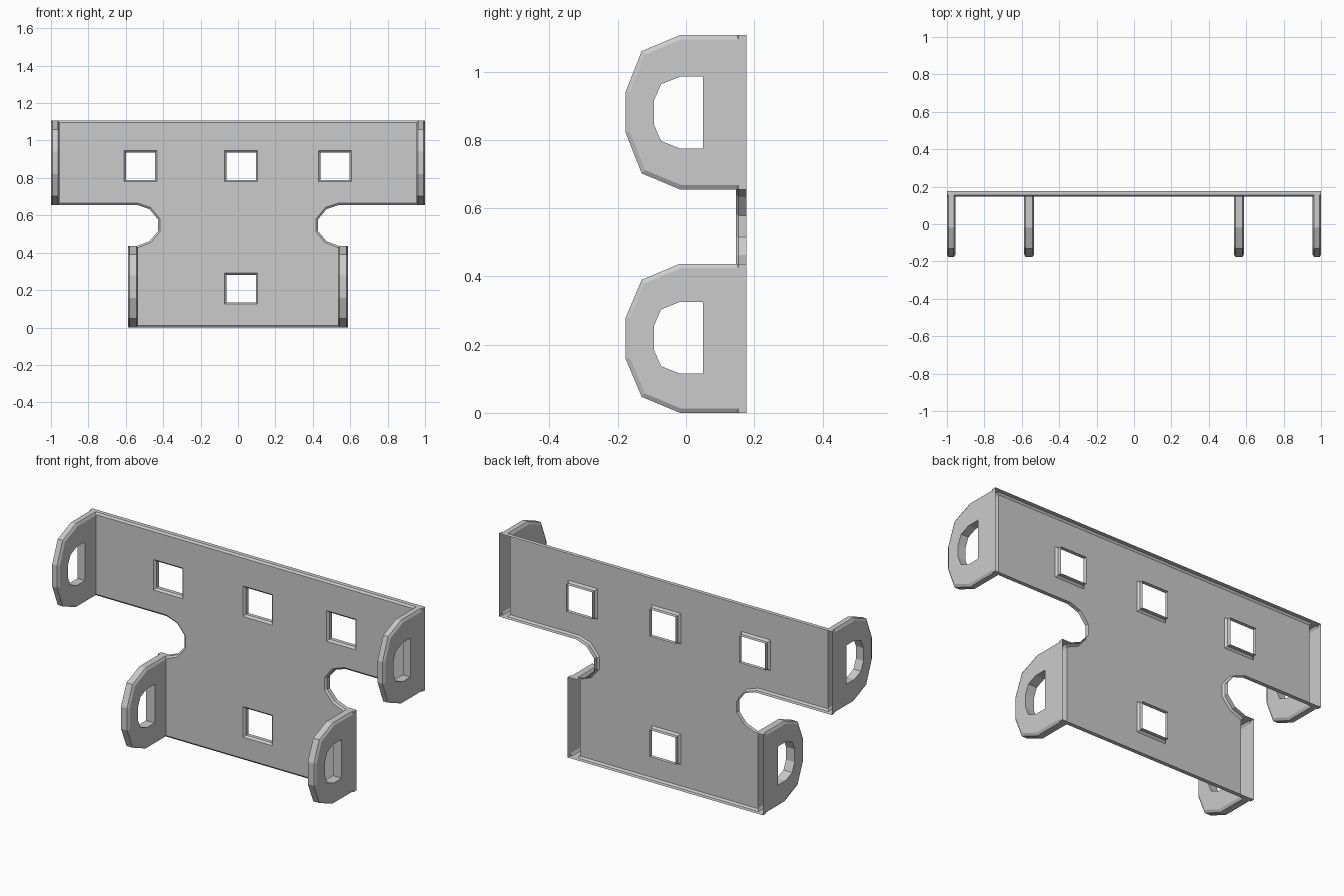
import bpy, bmesh
from mathutils import Vector

if "Cube" in bpy.data.objects:
    bpy.data.objects.remove(bpy.data.objects["Cube"])

BACK, FRONT = 0.177, 0.146


def inset(points, d):
    """Mitred inward offset of a counter-clockwise outline."""
    out, n = [], len(points)
    for i in range(n):
        p, q, r = (Vector(points[(i + k) % n]) for k in (-1, 0, 1))
        e, f = (q - p).normalized(), (r - q).normalized()
        a, b = Vector((-e.y, e.x)), Vector((-f.y, f.x))
        out.append(q + (a + b) * (d / (1 + a.dot(b))))
    return out


def prism(name, points, rings, place):
    """Skin an outline through (depth, inset) rings and cap both ends."""
    bm = bmesh.new()
    loops = [[bm.verts.new(place(u, v, depth)) for u, v in inset(points, d)]
             for depth, d in rings]
    n = len(points)
    for a, b in zip(loops, loops[1:]):
        for i in range(n):
            bm.faces.new((a[i], a[(i + 1) % n], b[(i + 1) % n], b[i]))
    bm.faces.new(loops[0])
    bm.faces.new(loops[-1])
    bmesh.ops.recalc_face_normals(bm, faces=bm.faces)
    mesh = bpy.data.meshes.new(name)
    bm.to_mesh(mesh)
    bm.free()
    ob = bpy.data.objects.new(name, mesh)
    bpy.context.collection.objects.link(ob)
    return ob


def combine(target, other, operation):
    mod = target.modifiers.new(operation, 'BOOLEAN')
    mod.operation, mod.solver, mod.object = operation, 'EXACT', other
    bpy.context.view_layer.objects.active = target
    bpy.ops.object.modifier_apply(modifier=mod.name)
    bpy.data.objects.remove(other)


def along_y(u, v, d):
    return (u, d, v)


def along_x(u, v, d):
    return (d, u, v)


# T-shaped plate with rounded notches and a chamfered front edge
half = [(0.587, 0), (0.587, 0.437), (0.537, 0.437), (0.473, 0.462), (0.428, 0.515),
        (0.428, 0.578), (0.473, 0.633), (0.537, 0.655), (1, 0.655), (1, 1.107)]
outline = half + [(-x, z) for x, z in reversed(half)]
bracket = prism("bracket", outline, [(FRONT, 0.01), (FRONT + 0.008, 0), (BACK, 0)], along_y)

# Four side ears with chamfered rims and D-shaped holes
for bottom, top, hole_low, x_in, x_out in ((0.655, 1.107, 0.775, 0.955, 1),
                                           (0, 0.437, 0.115, 0.535, 0.587)):
    mid = (bottom + top) / 2
    rise = (top - bottom) / 2
    upper = [(0.165, rise), (-0.018, rise), (-0.13, rise - 0.047), (-0.177, 0.06)]
    ear = [(y, mid + z) for y, z in upper] + [(y, mid - z) for y, z in reversed(upper)]
    hole_upper = [(0.05, 0.105), (-0.018, 0.105), (-0.073, 0.083), (-0.094, 0.035)]
    hm = hole_low + 0.105
    d_hole = [(y, hm + z) for y, z in hole_upper] + [(y, hm - z) for y, z in reversed(hole_upper)]
    for s in (-1, 1):
        rings = [(s * x_in, 0.013), (s * (x_in + 0.008), 0),
                 (s * (x_out - 0.008), 0), (s * x_out, 0.013)]
        part = prism("side_ear", ear, rings, along_x)
        for v in part.data.vertices:
            if v.co.y > 0.14:
                v.co.y = 0.165
        cutter = prism("ear_hole", d_hole, [(s * (x_in - 0.1), 0), (s * (x_out + 0.1), 0)], along_x)
        combine(part, cutter, 'DIFFERENCE')
        combine(bracket, part, 'UNION')

# Square chamfered holes through the plate
for x, z in ((-0.522, 0.863), (0.017, 0.863), (0.518, 0.863), (0.017, 0.208)):
    w, h = 0.088, 0.083
    square = [(x - w, z - h), (x + w, z - h), (x + w, z + h), (x - w, z + h)]
    cutter = prism("plate_hole", square,
                   [(FRONT - 0.01, -0.01), (FRONT + 0.01, 0.01), (BACK + 0.1, 0.01)], along_y)
    combine(bracket, cutter, 'DIFFERENCE')

# The back is an open shell: remove the rear skin
bm = bmesh.new()
bm.from_mesh(bracket.data)
rear = [f for f in bm.faces if all(v.co.y > BACK - 0.001 for v in f.verts)]
bmesh.ops.delete(bm, geom=rear, context='FACES')
bm.to_mesh(bracket.data)
bm.free()
